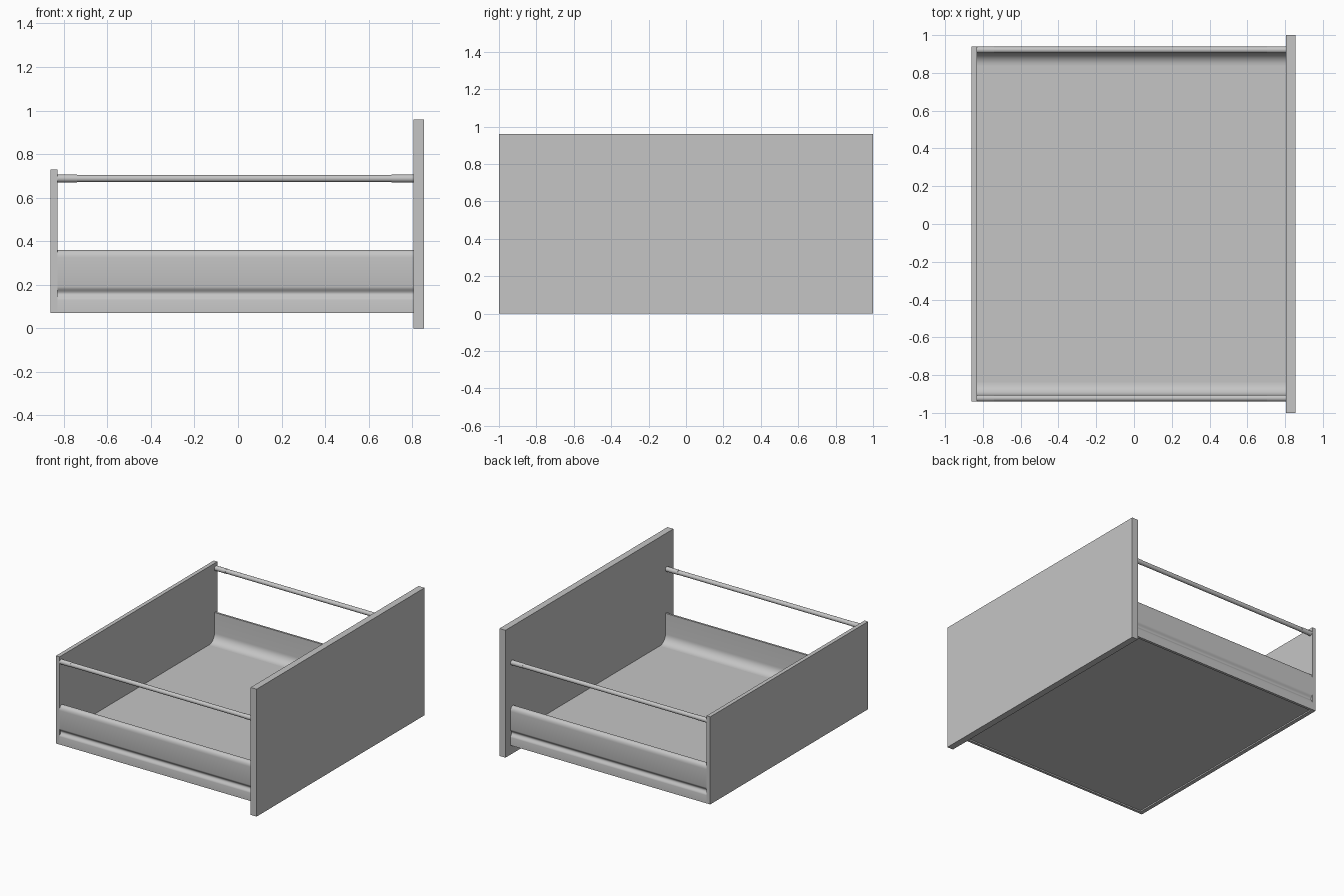
import bpy, bmesh
from math import sin, cos, pi, radians
from mathutils import Matrix

cube = bpy.data.objects.get("Cube")
if cube:
    bpy.data.objects.remove(cube, do_unlink=True)

# one shared grey
grey = bpy.data.materials.new("light grey")
grey.use_nodes = True
COLOUR = (0.56, 0.56, 0.56, 1)
grey.diffuse_color = COLOUR
grey.node_tree.nodes["Principled BSDF"].inputs["Base Color"].default_value = COLOUR


def add_object(name, bm, smooth=False):
    bmesh.ops.recalc_face_normals(bm, faces=bm.faces)
    mesh = bpy.data.meshes.new(name)
    bm.to_mesh(mesh)
    bm.free()
    obj = bpy.data.objects.new(name, mesh)
    bpy.context.collection.objects.link(obj)
    mesh.materials.append(grey)
    if smooth:
        bpy.ops.object.select_all(action='DESELECT')
        bpy.context.view_layer.objects.active = obj
        obj.select_set(True)
        bpy.ops.object.shade_smooth_by_angle(angle=radians(35))
    return obj


def box(name, x0, x1, half_y, z0, z1):
    bm = bmesh.new()
    place = (Matrix.Translation(((x0 + x1) / 2, 0, (z0 + z1) / 2))
             @ Matrix.Diagonal((x1 - x0, 2 * half_y, z1 - z0, 1)))
    bmesh.ops.create_cube(bm, size=1, matrix=place)
    return add_object(name, bm)


def extrude_x(name, profile, x0, x1):
    """Sweep a closed (y, z) outline along x."""
    bm = bmesh.new()
    face = bm.faces.new([bm.verts.new((x0, y, z)) for y, z in profile])
    swept = bmesh.ops.extrude_face_region(bm, geom=[face], use_keep_orig=True)
    verts = [g for g in swept["geom"] if isinstance(g, bmesh.types.BMVert)]
    bmesh.ops.translate(bm, verts=verts, vec=(x1 - x0, 0, 0))
    return add_object(name, bm, smooth=True)


def arc(cy, cz, ry, rz, a0, a1, steps):
    angles = [radians(a0 + (a1 - a0) * i / steps) for i in range(steps + 1)]
    return [(cy + ry * cos(a), cz + rz * sin(a)) for a in angles]


BACK, FRONT = -0.83, 0.805

# flat panels
box("front_panel", FRONT, 0.855, 1.0, 0, 0.96)
box("back_panel", -0.86, BACK, 0.94, 0.07, 0.73)
box("drawer_floor", BACK, FRONT, 0.85, 0.08, 0.14)

# side wall outline: bottom lip, outer groove, rounded top, coved inside
groove = [(0.94 - 0.0075 * (1 - cos(2 * pi * i / 10)), 0.13 + 0.06 * i / 10)
          for i in range(11)]
outline = [(0.92, 0.08), (0.92, 0.07), (0.94, 0.07)] + groove
outline += arc(0.915, 0.325, 0.025, 0.035, 0, 90, 8)
outline += [(0.905, 0.36)]
outline += arc(0.84, 0.205, 0.065, 0.065, 0, -90, 10)
outline += [(0.84, 0.08)]

for side, label in ((1, "back"), (-1, "front")):
    extrude_x(label + "_side_wall", [(side * y, z) for y, z in outline], BACK, FRONT)
    # railing with a slightly thicker sleeve at each end
    y, z = side * 0.922, 0.688
    rail = [(BACK, FRONT, 0.0165, "rail"),
            (BACK, BACK + 0.09, 0.018, "rail_rear_sleeve"),
            (FRONT - 0.1, FRONT, 0.018, "rail_front_sleeve")]
    for x0, x1, r, part in rail:
        extrude_x(label + "_" + part, arc(y, z, r, r, 0, 345, 23), x0, x1)
